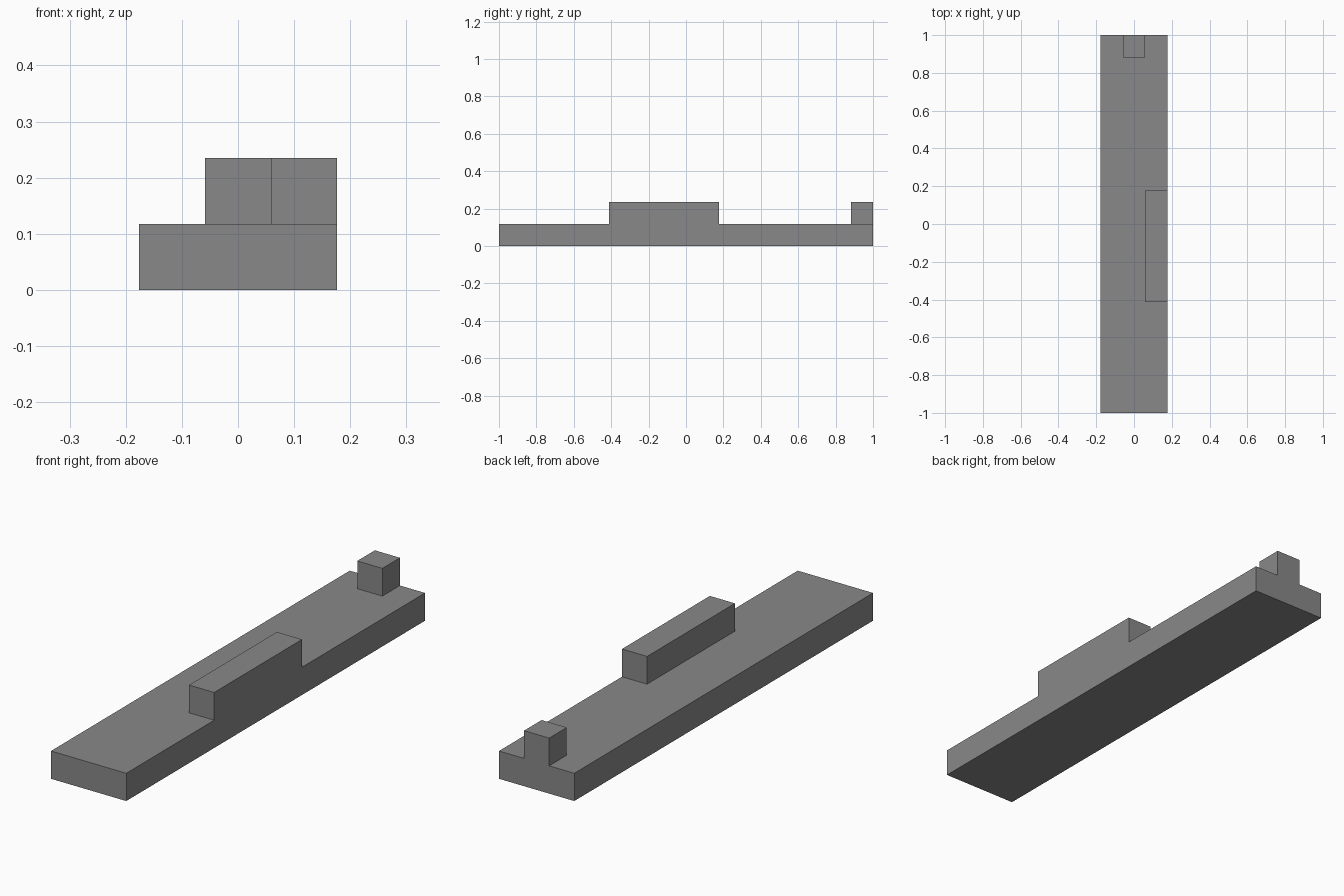
import bpy
from mathutils import Vector

old = bpy.data.objects.get("Cube")
if old:
    bpy.data.objects.remove(old, do_unlink=True)

UNIT = 2 / 17  # the plank is 17 modules long

grey = bpy.data.materials.new("mid_grey")
grey.use_nodes = True
colour = (0.25, 0.25, 0.25, 1)
grey.diffuse_color = colour
grey.node_tree.nodes["Principled BSDF"].inputs["Base Color"].default_value = colour


def block(name, size, centre):
    """Flat-shaded box, with size and centre given in modules."""
    bpy.ops.mesh.primitive_cube_add(size=1)
    obj = bpy.context.object
    obj.name = obj.data.name = name
    for v in obj.data.vertices:
        v.co = (v.co * Vector(size) + Vector(centre)) * UNIT
    obj.data.materials.append(grey)
    return obj


# Long flat plank
block("base_plank", (3, 17, 1), (0, 0, 0.5))
# Raised rail, flush with the left edge
block("side_rail", (1, 5, 1), (1, -1, 1.5))
# Small cube, flush with the back end
block("back_stud", (1, 1, 1), (0, 8, 1.5))
